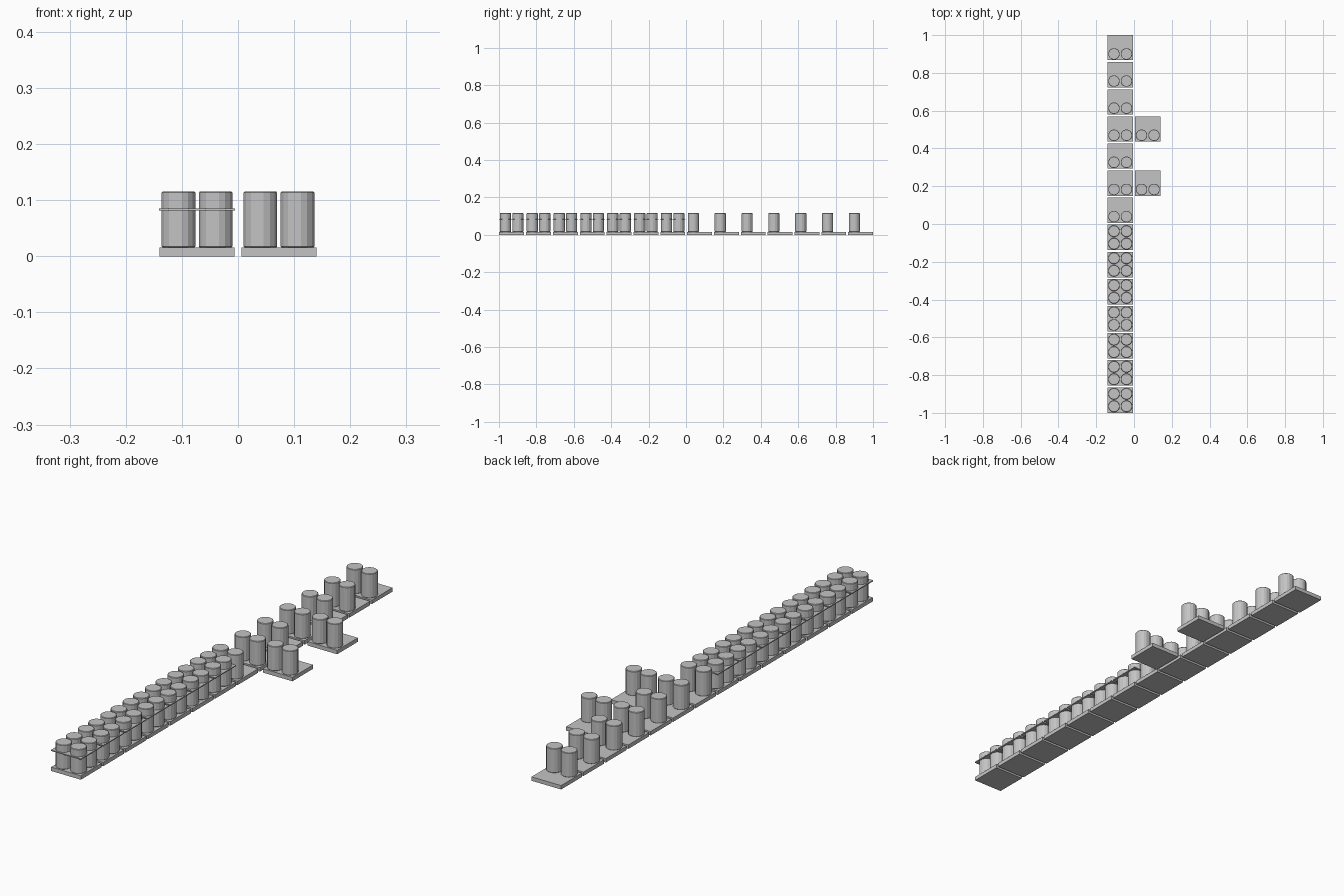
import bpy, bmesh, math
from mathutils import Matrix

cube = bpy.data.objects.get("Cube")
if cube:
    bpy.data.objects.remove(cube, do_unlink=True)

TILE, THICK = 0.133, 0.016        # base tray size
PITCH_X, PITCH_Y = 0.146, 0.1435  # tray spacing
RADIUS, TOP, SIDES = 0.0306, 0.115, 16
CAN_OFF = 0.0331                  # can offset from the tray centre
CHAMFER = 0.0018

grey = bpy.data.materials.new("light_grey")
grey.use_nodes = True
grey.diffuse_color = (0.55, 0.55, 0.55, 1)
grey.node_tree.nodes["Principled BSDF"].inputs["Base Color"].default_value = (0.55, 0.55, 0.55, 1)


def make_mesh(name, bm):
    mesh = bpy.data.meshes.new(name)
    bmesh.ops.recalc_face_normals(bm, faces=bm.faces)
    bm.to_mesh(mesh)
    bm.free()
    mesh.materials.append(grey)
    return mesh


def slab_mesh(name, width, low, high):
    bm = bmesh.new()
    bmesh.ops.create_cube(bm, size=1, matrix=Matrix.Translation((0, 0, (low + high) / 2))
                          @ Matrix.Diagonal((width, width, high - low, 1)))
    return make_mesh(name, bm)


def can_mesh():
    # Stacked rings form a cylinder with small chamfers at both ends
    bm = bmesh.new()
    profile = [(RADIUS - CHAMFER, THICK), (RADIUS, THICK + CHAMFER),
               (RADIUS, TOP - CHAMFER), (RADIUS - CHAMFER, TOP)]
    rings = []
    for r, z in profile:
        angles = [2 * math.pi * (k + 0.5) / SIDES for k in range(SIDES)]
        rings.append([bm.verts.new((r * math.cos(a), r * math.sin(a), z)) for a in angles])
    for a, b in zip(rings, rings[1:]):
        for k in range(SIDES):
            n = (k + 1) % SIDES
            bm.faces.new((a[k], a[n], b[n], b[k]))
    bm.faces.new(rings[0])
    bm.faces.new(rings[-1])
    return make_mesh("can", bm)


TRAY = slab_mesh("tray", TILE, 0, THICK)
SHEET = slab_mesh("sheet", TILE + 0.002, 0.0815, 0.0855)
CAN = can_mesh()


def place(name, mesh, x, y):
    obj = bpy.data.objects.new(name, mesh)
    obj.location = (x, y, 0)
    bpy.context.collection.objects.link(obj)


def add_pack(label, x, y, full):
    # Full packs carry four cans and a thin sheet, half packs only the front pair
    place(f"tray_{label}", TRAY, x, y)
    for side in (-1, 1):
        place(f"front_can_{label}", CAN, x + side * CAN_OFF, y - CAN_OFF)
        if full:
            place(f"back_can_{label}", CAN, x + side * CAN_OFF, y + CAN_OFF)
    if full:
        place(f"sheet_{label}", SHEET, x, y)


# Long right-hand row of packs, with two packs beside it on the left
for row in range(14):
    y = 1 - TILE / 2 - PITCH_Y * row
    add_pack(f"main_{row}", -PITCH_X / 2, y, row >= 7)
    if row in (3, 5):
        add_pack(f"side_{row}", PITCH_X / 2, y, False)
